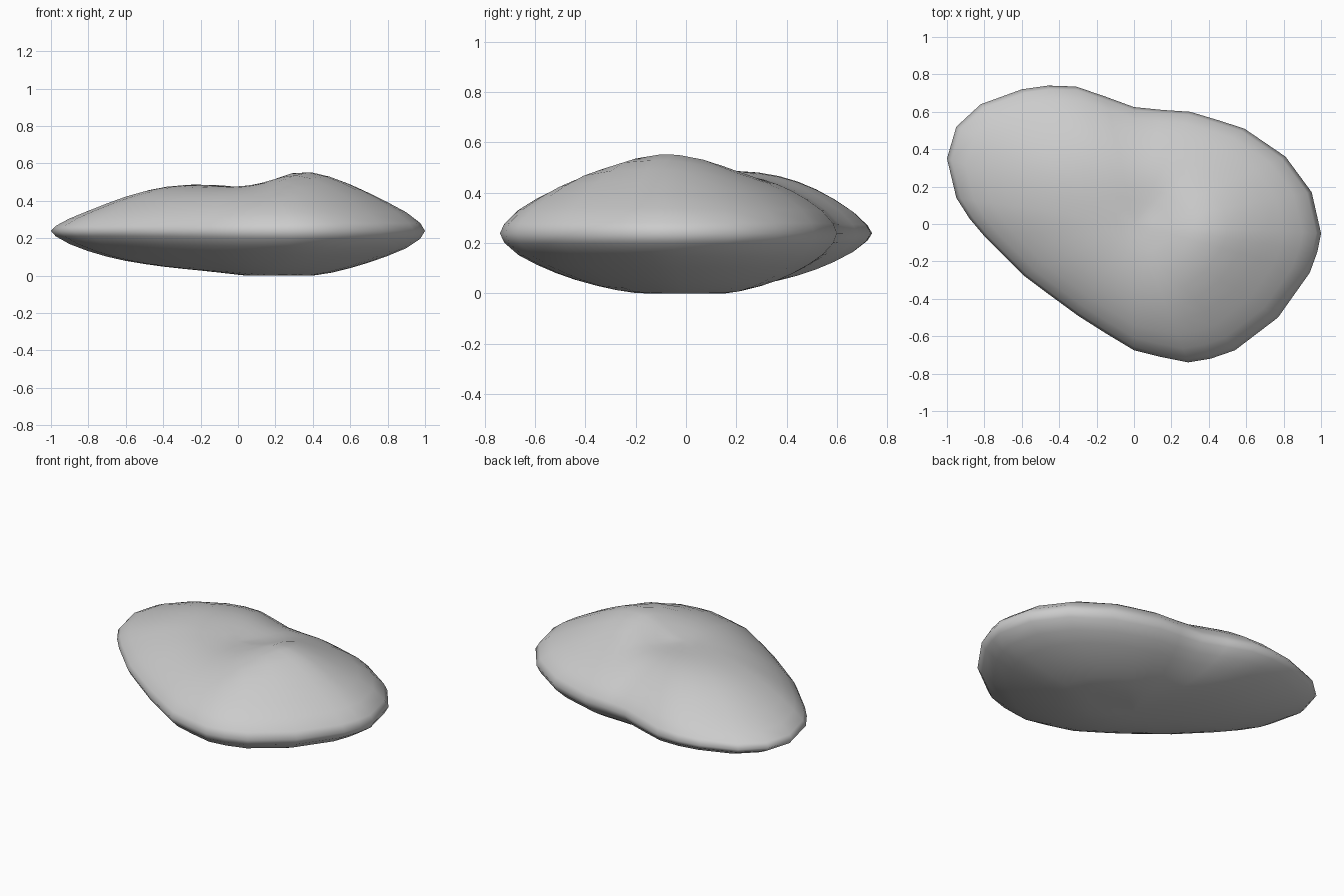
import bpy, bmesh
from math import exp

if "Cube" in bpy.data.objects:
    bpy.data.objects.remove(bpy.data.objects["Cube"])

# Rim outline seen from above
RIM = [(-1, .35), (-.95, .52), (-.82, .64), (-.6, .72), (-.46, .74), (-.31, .735),
       (-.15, .68), (0, .625), (.15, .61), (.3, .6), (.45, .555), (.59, .51), (.81, .36),
       (.95, .17), (1, -.05), (.98, -.15), (.94, -.26), (.77, -.5), (.54, -.675),
       (.41, -.72), (.29, -.74), (.14, -.71), (0, -.675), (-.15, -.585), (-.3, -.49),
       (-.45, -.38), (-.59, -.275), (-.7, -.165), (-.8, -.065), (-.88, .03), (-.95, .14)]
RIM_Z = .24
STEPS = [.975, .9, .8, .7, .6, .5, .4, .3, .2, .1]


def bump(x, y, cx, cy, left, right, front, back):
    sx = left if x < cx else right
    sy = front if y < cy else back
    return exp(-((x - cx) / sx) ** 2 / 2 - ((y - cy) / sy) ** 2 / 2)


def blunt(x, t):
    # Rounded edge, thicker toward the right
    return (.025 + .02 * min(max(x + .5, 0), 1)) * (1 - t ** 40)


def top_z(x, y, t):
    a = (.21 + .095 * bump(x, y, .38, -.08, .15, .3, .3, .2)
         + .035 * bump(x, y, -.4, .38, .3, .3, .25, .3)
         - .05 * bump(x, y, -.95, .4, .25, .25, .4, .4)
         - .02 * bump(x, y, .12, .08, .12, .1, .12, .12))
    return RIM_Z + blunt(x, t) * .8 + a * (1 - t ** 2.6) ** .9


def bottom_z(x, y, t):
    a = .175 + .04 * bump(x, y, .25, 0, .25, .35, .3, .3)
    return max(RIM_Z - blunt(x, t) - a * (1 - t ** 2.9), .001)


bm = bmesh.new()
rim = [bm.verts.new((x, y, RIM_Z)) for x, y in RIM]
n = len(rim)

# Upper and lower shells share the rim loop
for height in (top_z, bottom_z):
    outer = rim
    for t in STEPS:
        inner = [bm.verts.new((x * t, y * t, height(x * t, y * t, t))) for x, y in RIM]
        for i in range(n):
            j = (i + 1) % n
            bm.faces.new((outer[i], outer[j], inner[j], inner[i]))
        outer = inner
    centre = bm.verts.new((0, 0, height(0, 0, 0)))
    for i in range(n):
        bm.faces.new((outer[i], outer[(i + 1) % n], centre))

# Rest the stone on the ground
low = min(v.co.z for v in bm.verts)
for v in bm.verts:
    v.co.z -= low
bmesh.ops.recalc_face_normals(bm, faces=bm.faces)

mesh = bpy.data.meshes.new("flat_stone")
bm.to_mesh(mesh)
bm.free()
mesh.shade_smooth()
stone = bpy.data.objects.new("flat_stone", mesh)
bpy.context.collection.objects.link(stone)
